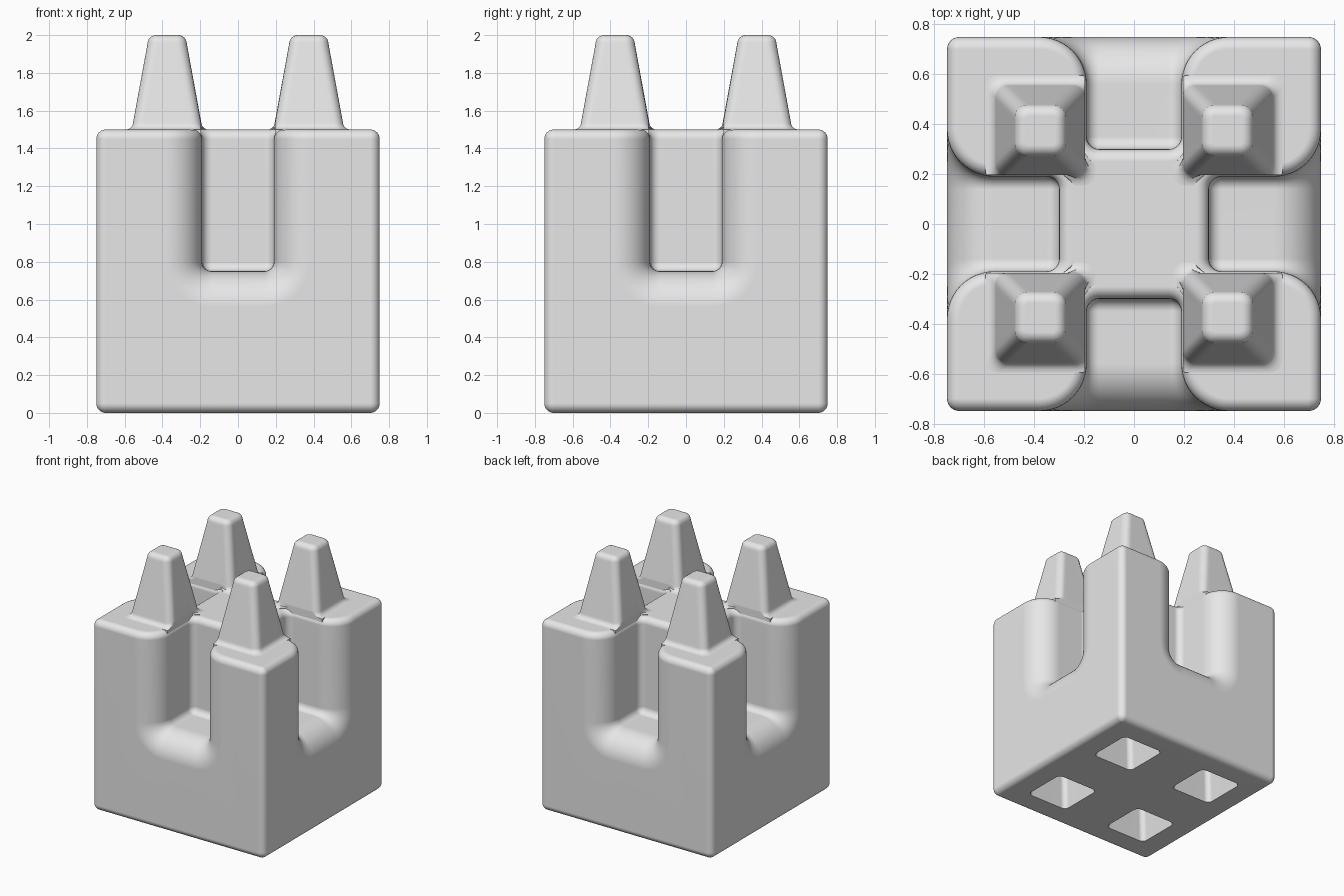
import bpy, bmesh
from math import sin, cos, pi, radians

if "Cube" in bpy.data.objects:
    bpy.data.objects.remove(bpy.data.objects["Cube"])

HALF, EDGE, FLARE = 0.75, 0.05, 0.19    # block half width, edge rounding, slot mouth rounding
SLOT_W, SLOT_IN, SLOT_Z = 0.19, 0.30, 0.75
SEAM, TOP = 1.2, 1.5                    # where the crown sits on the base, and its top
PEG = 0.375                             # peg and socket centre
SMALL, LARGE = 6, 12                    # arc segments

grey = bpy.data.materials.new("plain_grey")
grey.use_nodes = True
grey.diffuse_color = (0.8, 0.8, 0.8, 1)
grey.node_tree.nodes["Principled BSDF"].inputs["Base Color"].default_value = (0.8, 0.8, 0.8, 1)


def steps(n):
    return [pi / 2 * i / n for i in range(n + 1)]


def rounded_square(h, r, z, sub=1):
    """Ring of points round a square, with sub pieces along each straight side."""
    pts = []
    for q in range(4):
        c, s = round(cos(q * pi / 2)), round(sin(q * pi / 2))
        side = [(h - r + r * cos(a), h - r + r * sin(a)) for a in steps(SMALL)]
        side += [((h - r) * (1 - 2 * i / sub), h) for i in range(1, sub)]
        pts += [(x * c - y * s, x * s + y * c, z) for x, y in side]
    return pts


def loft(bm, rings, cap_start=True, cap_end=True):
    """Skin closed rings of equal length."""
    vs = [[bm.verts.new(p) for p in ring] for ring in rings]
    n = len(vs[0])
    for a, b in zip(vs, vs[1:]):
        for i in range(n):
            j = (i + 1) % n
            bm.faces.new((a[i], a[j], b[j], b[i]))
    if cap_start:
        bm.faces.new(vs[0][::-1])
    if cap_end:
        bm.faces.new(vs[-1])


def make(name, bm):
    bmesh.ops.recalc_face_normals(bm, faces=bm.faces)
    me = bpy.data.meshes.new(name)
    bm.to_mesh(me)
    bm.free()
    me.materials.append(grey)
    ob = bpy.data.objects.new(name, me)
    bpy.context.collection.objects.link(ob)
    return ob


def activate(ob):
    bpy.ops.object.select_all(action='DESELECT')
    ob.select_set(True)
    bpy.context.view_layer.objects.active = ob


def finish(ob):
    activate(ob)
    bpy.ops.object.shade_smooth_by_angle(angle=radians(40))
    wn = ob.modifiers.new("face_weighting", 'WEIGHTED_NORMAL')
    wn.keep_sharp = True


def slot_ring(depth, grow, q):
    """U outline of one slot at a depth, offset outwards by grow, facing quarter q."""
    rad = max(EDGE + grow, 0.001)
    w, zb = SLOT_W + grow, SLOT_Z - grow
    right = [(w - rad + rad * cos(a), zb + rad - rad * sin(a)) for a in steps(SMALL)]
    uz = [(w, TOP)] + right + [(-u, z) for u, z in right[::-1]] + [(-w, TOP)]
    c, s = round(cos(q * pi / 2)), round(sin(q * pi / 2))
    return [(u * c - depth * s, u * s + depth * c, z) for u, z in uz]


# Base: rounded block with four flared side slots and four sockets beneath
bm = bmesh.new()
rings = [rounded_square(HALF - EDGE * (1 - sin(a)), max(EDGE * sin(a), 0.002), EDGE * (1 - cos(a)))
         for a in steps(SMALL)]
loft(bm, rings + [rounded_square(HALF, EDGE, SEAM)])
body = make("body", bm)

bm = bmesh.new()
for q in range(4):
    rings = [slot_ring(SLOT_IN + EDGE * (1 - cos(a)), -EDGE * (1 - sin(a)), q) for a in steps(SMALL)]
    rings += [slot_ring(HALF - FLARE * (1 - sin(a)), FLARE * (1 - cos(a)), q) for a in steps(LARGE)]
    loft(bm, rings + [slot_ring(HALF + 0.1, FLARE, q)])
for sx in (-1, 1):
    for sy in (-1, 1):
        rings = [rounded_square(0.18 - 0.16 * z, 0.04, z) for z in (-0.05, 0.5)]
        loft(bm, [[(x + sx * PEG, y + sy * PEG, z) for x, y, z in r] for r in rings])
cutter = make("cutter", bm)
cutter.hide_render = True

activate(body)
cut = body.modifiers.new("cut", 'BOOLEAN')
cut.operation, cut.solver, cut.object = 'DIFFERENCE', 'EXACT', cutter
bpy.ops.object.modifier_apply(modifier="cut")
bpy.data.objects.remove(cutter)


# Crown: upper walls of the same plan with a rounded top lip
def crown_ring(inset, z):
    m = HALF - EDGE
    f = SLOT_W + FLARE
    k = SLOT_W - EDGE
    arcs = [(m, m, EDGE, 0, 1, SMALL),
            (f, HALF - FLARE, FLARE, 1, 1, LARGE),
            (k, SLOT_IN + EDGE, EDGE, 0, -1, SMALL),
            (-k, SLOT_IN + EDGE, EDGE, -1, -1, SMALL),
            (-f, HALF - FLARE, FLARE, 0, 1, LARGE)]
    pts = []
    for q in range(4):
        c, s = round(cos(q * pi / 2)), round(sin(q * pi / 2))
        for cx, cy, r, start, turn, n in arcs:
            rad = r - inset * turn
            for a in steps(n):
                t = start * pi / 2 + turn * a
                x, y = cx + rad * cos(t), cy + rad * sin(t)
                pts.append((x * c - y * s, x * s + y * c, z))
    return pts


bm = bmesh.new()
bm.from_mesh(body.data)
bmesh.ops.delete(bm, geom=[f for f in bm.faces if all(v.co.z > SEAM - 0.001 for v in f.verts)],
                 context='FACES')
lip = [crown_ring((EDGE - 0.001) * (1 - cos(a)), TOP - EDGE + EDGE * sin(a)) for a in steps(SMALL)]
loft(bm, [crown_ring(0, SEAM)] + lip, cap_start=False)
bmesh.ops.remove_doubles(bm, verts=bm.verts, dist=0.0005)
bmesh.ops.recalc_face_normals(bm, faces=bm.faces)
bm.to_mesh(body.data)
bm.free()
finish(body)


# Pegs: tapered square posts with a soft foot that stays clear of the slots
def peg_ring(h, r, z, sx, sy):
    pts = []
    for x, y, _ in rounded_square(h, r, z, sub=10):
        x, y = x + PEG, y + PEG
        if y > 0.26:
            x = max(x, SLOT_W + 0.007)
        if x > 0.26:
            y = max(y, SLOT_W + 0.007)
        pts.append((x * sx, y * sy, z))
    return pts


foot = [(0.18 + 0.04 * (1 - sin(a)), 0.05, TOP + 0.04 * (1 - cos(a))) for a in steps(SMALL)]
tip = [(0.104 - 0.045 * (1 - cos(a)), 0.05 - 0.04 * (1 - cos(a)), 1.955 + 0.045 * sin(a))
       for a in steps(SMALL)]
profile = [(0.22, 0.05, TOP - 0.06)] + foot + tip
for side, sx in (("left", 1), ("right", -1)):
    for end, sy in (("front", -1), ("back", 1)):
        bm = bmesh.new()
        loft(bm, [peg_ring(h, r, z, sx, sy) for h, r, z in profile])
        finish(make(f"{end}_{side}_peg", bm))
